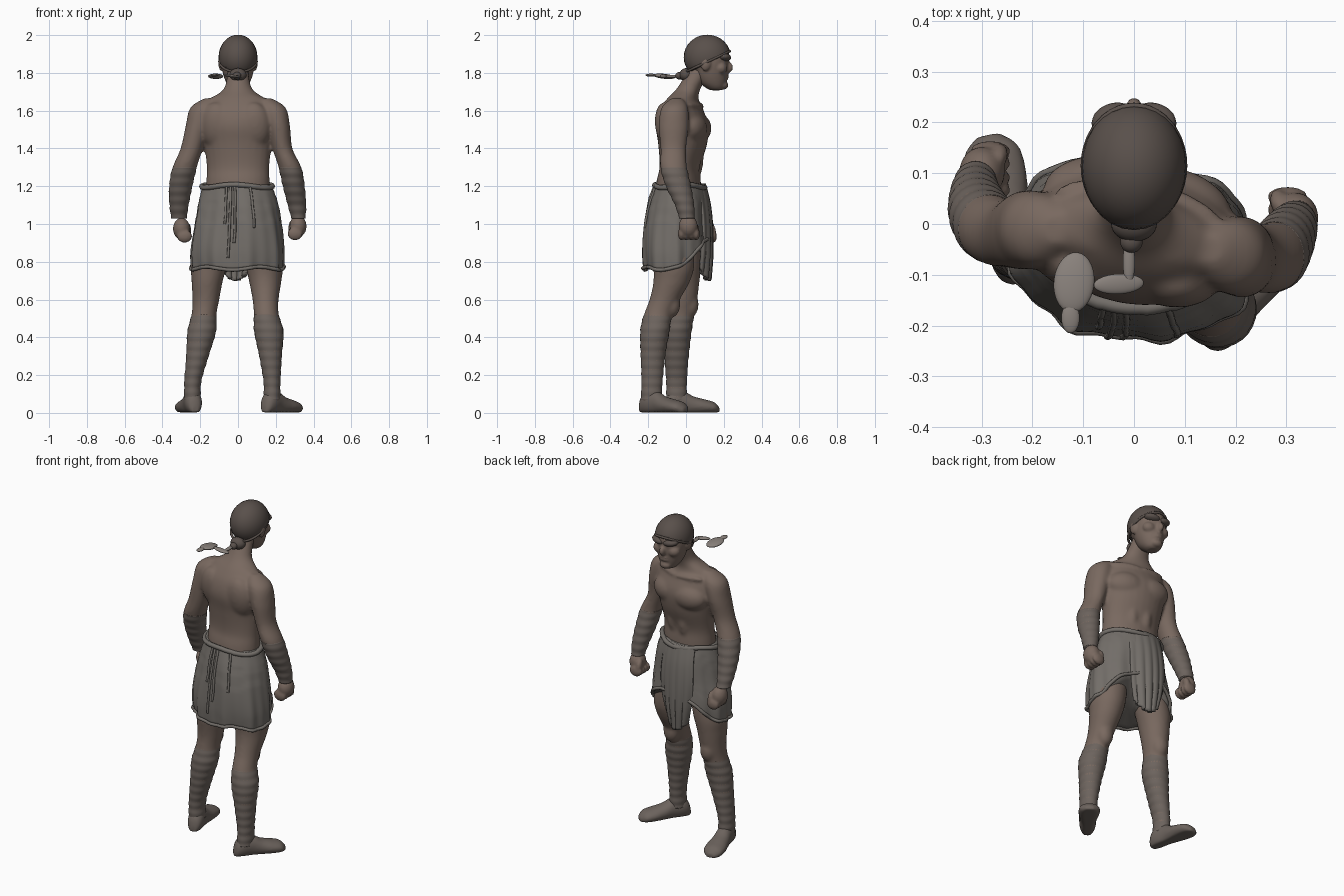
import bpy, bmesh
from math import sin, cos, pi, radians, exp
from mathutils import Matrix, Vector

if "Cube" in bpy.data.objects:
    bpy.data.objects.remove(bpy.data.objects["Cube"])

def material(name, rgb):
    m = bpy.data.materials.new(name)
    m.diffuse_color = (*rgb, 1)
    m.use_nodes = True
    m.node_tree.nodes["Principled BSDF"].inputs["Base Color"].default_value = m.diffuse_color
    return m

SKIN = material("skin", (0.19, 0.14, 0.115))
CLOTH = material("cloth", (0.17, 0.155, 0.14))
WRAP = material("wrap", (0.15, 0.125, 0.11))
DARK = material("dark_cloth", (0.10, 0.08, 0.07))
TAIL = material("pale_cloth", (0.25, 0.22, 0.20))

def finish(name, bm, mat, voxel=0, thick=0, soft=3):
    bmesh.ops.recalc_face_normals(bm, faces=bm.faces[:])
    for f in bm.faces:
        f.smooth = True
    me = bpy.data.meshes.new(name)
    bm.to_mesh(me)
    bm.free()
    me.materials.append(mat)
    ob = bpy.data.objects.new(name, me)
    bpy.context.collection.objects.link(ob)
    if thick:
        s = ob.modifiers.new("thickness", 'SOLIDIFY')
        s.thickness, s.offset = thick, 0
    if voxel:
        r = ob.modifiers.new("fuse", 'REMESH')
        r.mode, r.voxel_size, r.use_smooth_shade = 'VOXEL', voxel, True
        s = ob.modifiers.new("soften", 'SMOOTH')
        s.factor, s.iterations = 0.5, soft

def spline(pts, m=6):
    """Catmull-Rom resampling of tuples."""
    out = []
    for i in range(len(pts) - 1):
        a, b, c, d = (pts[max(0, min(len(pts) - 1, i + k))] for k in (-1, 0, 1, 2))
        for t in (j / m for j in range(m)):
            out.append(tuple(0.5 * (2*q + (r-p)*t + (2*p-5*q+4*r-s)*t*t + (3*q-p-3*r+s)*t**3)
                             for p, q, r, s in zip(a, b, c, d)))
    return out + [pts[-1]]

def skin_rings(bm, rings, closed=True, cap=True):
    rows = [[bm.verts.new(p) for p in r] for r in rings]
    n = len(rows[0])
    for a, b in zip(rows, rows[1:]):
        for i in range(n if closed else n - 1):
            j = (i + 1) % n
            bm.faces.new((a[i], a[j], b[j], b[i]))
    if cap:
        bm.faces.new(rows[0])
        bm.faces.new(rows[-1])

def loft(bm, sections, yaw=0, n=28):
    """Sections are (x, y, z, radius x, radius y), level in z."""
    c, s = cos(radians(yaw)), sin(radians(yaw))
    skin_rings(bm, [[(x + rx*cos(a)*c - ry*sin(a)*s, y + rx*cos(a)*s + ry*sin(a)*c, z)
                     for a in (2*pi*i/n for i in range(n))] for x, y, z, rx, ry in sections])

def blob(bm, loc, size, rot=(0, 0, 0), yaw=0):
    m = Matrix.Rotation(radians(yaw), 4, 'Z') @ Matrix.Translation(loc)
    for ang, ax in zip(rot, 'XYZ'):
        m = m @ Matrix.Rotation(radians(ang), 4, ax)
    bmesh.ops.create_uvsphere(bm, u_segments=28, v_segments=16, radius=1,
                              matrix=m @ Matrix.Diagonal((*size, 1)))

def tube(name, pts, r, mat, cyclic=False):
    cu = bpy.data.curves.new(name, 'CURVE')
    cu.dimensions, cu.bevel_depth, cu.bevel_resolution, cu.use_fill_caps = '3D', r, 2, True
    sp = cu.splines.new('POLY')
    sp.points.add(len(pts) - 1)
    for p, q in zip(sp.points, pts):
        p.co = (*q, 1)
    sp.use_cyclic_u = cyclic
    cu.materials.append(mat)
    bpy.context.collection.objects.link(bpy.data.objects.new(name, cu))

# limb profiles
arm_r = spline([(.15, -.05, 1.665, .03, .03), (.187, -.06, 1.615, .066, .07), (.213, -.065, 1.52, .062, .08),
                (.235, -.067, 1.4, .053, .068), (.275, -.065, 1.3, .06, .07), (.295, -.04, 1.2, .057, .066),
                (.312, -.008, 1.1, .048, .05), (.32, .005, 1.03, .037, .04)])
arm_l = spline([(-.15, -.01, 1.665, .03, .03), (-.187, -.01, 1.615, .066, .07), (-.215, -.012, 1.52, .062, .078),
                (-.245, -.02, 1.4, .059, .066), (-.282, -.01, 1.3, .064, .068), (-.303, .02, 1.2, .061, .061),
                (-.312, .055, 1.1, .05, .05), (-.312, .08, 1.03, .041, .042)])
leg_r = spline([(.11, -.08, 1.0, .1, .11), (.138, -.065, .8, .1, .11), (.144, -.075, .7, .086, .097),
                (.146, -.113, .6, .069, .08), (.15, -.148, .52, .066, .075), (.163, -.165, .43, .077, .077),
                (.172, -.175, .3, .059, .064), (.18, -.18, .16, .044, .055), (.18, -.185, .06, .045, .055)])
leg_l = spline([(-.11, -.04, 1.0, .1, .11), (-.15, -.02, .8, .098, .1), (-.163, -.02, .7, .083, .092),
                (-.17, -.02, .6, .071, .079), (-.18, -.03, .52, .066, .073), (-.192, -.045, .43, .075, .074),
                (-.215, -.05, .3, .059, .064), (-.24, -.05, .16, .044, .054), (-.24, -.05, .06, .045, .055)])

# body: torso, neck and limbs fused together
bm = bmesh.new()
loft(bm, spline([(0, -.045, .95, .17, .13), (0, -.04, 1.2, .17, .118), (0, -.032, 1.3, .167, .106),
                 (0, -.018, 1.42, .181, .127), (0, -.02, 1.52, .2, .138), (0, -.025, 1.6, .197, .115),
                 (0, -.018, 1.66, .15, .082), (0, .01, 1.71, .08, .064), (0, .045, 1.77, .06, .06),
                 (0, .09, 1.85, .05, .06)]), yaw=-10)
for l in (arm_r, arm_l, leg_r, leg_l):
    loft(bm, l)
for s in (-1, 1):
    blob(bm, (s*.085, .055, 1.505), (.105, .066, .075), (-6, 0, s*-12), -10)   # chest
    blob(bm, (s*.1, -.085, 1.52), (.09, .062, .125), (8, 0, s*8), -10)         # shoulder blade
    blob(bm, (s*.085, -.025, 1.645), (.12, .058, .045), (0, s*22, 0), -10)     # trapezius
    blob(bm, (s*.08, .06, 1.625), (.09, .02, .016), (0, s*-4, s*-15), -10)     # collar bone
    blob(bm, (s*.04, .035, 1.35), (.045, .052, .12), (0, 0, 0), -10)           # stomach
blob(bm, (-.168, .022, .575), (.048, .045, .07))   # knees
blob(bm, (.148, -.075, .575), (.048, .045, .07))
finish("body", bm, SKIN, 0.009, soft=9)

# fists with fingers and thumb
for side, x, y, z in (("right", .314, .012, .968), ("left", -.295, .102, .955)):
    s = 1 if x > 0 else -1
    bm = bmesh.new()
    blob(bm, (x + s*.004, y, z + .02), (.045, .05, .058))
    for k in range(4):
        blob(bm, (x - s*.012, y + .042 - k*.026, z - .02), (.04, .019, .034))
    blob(bm, (x - s*.03, y + .035, z + .015), (.017, .02, .038), (20, 0, 0))
    finish(side + "_fist", bm, SKIN, 0.007)

# bandage wraps on forearms and shins
for name, limb, top, low in (("right_forearm_wrap", arm_r, 1.3, 1.03), ("left_forearm_wrap", arm_l, 1.3, 1.03),
                             ("right_shin_wrap", leg_r, .53, .07), ("left_shin_wrap", leg_l, .53, .07)):
    bm = bmesh.new()
    loft(bm, [(x, y, z, rx + g, ry + g) for x, y, z, rx, ry in spline([r for r in limb if low <= r[2] <= top], 3)
              for g in [.0005 + .0012*sin(z*130)]])
    finish(name, bm, WRAP)

# feet: sections from heel to toe (distance, half width, height)
foot = spline([(-.068, .015, .04), (-.055, .034, .085), (-.02, .046, .12), (.04, .046, .115), (.09, .052, .088),
               (.15, .06, .072), (.2, .054, .058), (.23, .022, .03)], 4)
for side, x, y, turn in (("right", .18, -.185, -37), ("left", -.24, -.05, 12)):
    bm = bmesh.new()
    rot = Matrix.Translation((x, y, 0)) @ Matrix.Rotation(radians(turn), 4, 'Z')
    skin_rings(bm, [[rot @ Vector((w*cos(a), t, max(.003, h*(.46 + .54*sin(a)))))
                     for a in (2*pi*i/24 for i in range(24))] for t, w, h in foot])
    finish(side + "_foot", bm, WRAP, 0.007)

# head with facial features
bm = bmesh.new()
blob(bm, (0, .115, 1.885), (.092, .115, .11))
loft(bm, spline([(0, .13, 1.92, .085, .092), (0, .13, 1.86, .09, .095), (0, .133, 1.8, .081, .088),
                 (0, .142, 1.75, .064, .073), (0, .155, 1.72, .045, .048), (0, .158, 1.708, .025, .03)]))
blob(bm, (0, .198, 1.735), (.035, .026, .023))                # chin
blob(bm, (0, .222, 1.83), (.018, .027, .03), (15, 0, 0))      # nose
for z in (1.772, 1.788):
    blob(bm, (0, .206, z), (.032, .02, .009))                 # lips
for s in (-1, 1):
    blob(bm, (s*.045, .185, 1.825), (.04, .034, .034))        # cheek
    blob(bm, (s*.088, .105, 1.85), (.016, .028, .04), (-10, 0, 0))  # ear
finish("head", bm, SKIN, 0.006, soft=5)

# heavy brow band
bm = bmesh.new()
for s in (-1, 1):
    blob(bm, (s*.04, .205, 1.882), (.046, .034, .021), (0, s*-8, s*-18))
finish("brow", bm, DARK, 0.006)

# head scarf: dome cut by a plane rising to the brow
bm = bmesh.new()
blob(bm, (0, .113, 1.883), (.1, .122, .116))
bmesh.ops.bisect_plane(bm, geom=bm.verts[:] + bm.edges[:] + bm.faces[:], plane_co=(0, .12, 1.855),
                       plane_no=(0, -.5, 1), clear_inner=True)
finish("head_scarf", bm, DARK, thick=.006)
tube("scarf_band", [(.098*cos(a), .115 + .117*sin(a), 1.86 + .055*sin(a))
                    for a in (2*pi*i/40 for i in range(40))], .007, DARK, True)
bm = bmesh.new()
blob(bm, (0, .0, 1.79), (.045, .035, .035))
blob(bm, (-.005, -.035, 1.785), (.022, .022, .02))
finish("scarf_knot", bm, DARK)

# scarf tails
bm = bmesh.new()
for loc, size, rot in (((-.03, -.118, 1.783), (.05, .02, .008), (0, 8, 3)),
                       ((-.118, -.115, 1.782), (.04, .06, .013), (-6, 0, -6)),
                       ((-.125, -.185, 1.788), (.018, .03, .008), (0, 0, 0)),
                       ((-.01, -.075, 1.782), (.012, .045, .008), (0, 0, 0))):
    blob(bm, loc, size, rot)
finish("scarf_tails", bm, TAIL)

# kilt: draped sheet with a hem that lifts over the thighs
drape = spline([(-.005, -.035, 1.21, .18, .125), (0, -.04, 1.12, .206, .15), (0, -.05, 1.0, .23, .165),
                (-.005, -.05, .86, .25, .177), (-.005, -.05, .75, .245, .17)], 8)

def drape_at(z, a, puff=0.0):
    x, y, _, rx, ry = min(drape, key=lambda r: abs(r[2] - z))
    f = (1.21 - z) / .46
    g = puff + f*(.006*sin(9*a) + .004*sin(17*a + 1 + 3*z)) + .003*sin(12*z + 4*a)
    px, py = (rx + g)*cos(a), (ry + g)*sin(a)
    c, s = cos(radians(-8)), sin(radians(-8))
    return (x + px*c - py*s, y + px*s + py*c, z)

def hem(a):
    d = abs((a - pi/2 + pi) % (2*pi) - pi)    # angle away from the front
    return .765 + .15*exp(-(d/.95)**4) + .008*sin(5*a)

bm = bmesh.new()
angles = [2*pi*i/96 for i in range(96)]
rings = [[drape_at(1.21 + (hem(a) - 1.21)*k/24, a) for a in angles] for k in range(25)]
for k in (.8, .5, .2):    # underside closing in around the thighs
    rings.append([(p[0]*k, -.04 + (p[1] + .04)*k, .81 + (p[2] - .81)*k) for p in rings[24]])
skin_rings(bm, rings)
finish("kilt", bm, CLOTH)
tube("kilt_hem", [drape_at(hem(a), a) for a in angles], .01, CLOTH, True)
tube("waist_roll", [drape_at(1.2 + .008*sin(3*a), a, .002) for a in angles], .014, CLOTH, True)

# pleated front apron
bm = bmesh.new()
u = [-1 + i/16 for i in range(33)]
skin_rings(bm, [[(-.012 + w*t, y - .035*t*t - .012*t + .006*sin(t*15)*(1.25 - z)*2, z + (1.21 - z)*.12*t*t)
                 for t in u] for y, z, w in spline([(.092, 1.21, .1), (.117, 1.1, .105), (.128, .97, .11),
                                                    (.127, .83, .1), (.116, .7, .07)])], closed=False, cap=False)
finish("front_apron", bm, CLOTH, thick=.026)

# cords hanging down the back of the kilt
for i, (a, low) in enumerate(((-1.78, 1.0), (-1.66, .82), (-1.54, .9), (-1.1, .98))):
    tube(f"back_cord_{i}", [drape_at(1.2 - (1.2 - low)*k/10, a + .006*sin(k), .003) for k in range(11)], .007, CLOTH)
